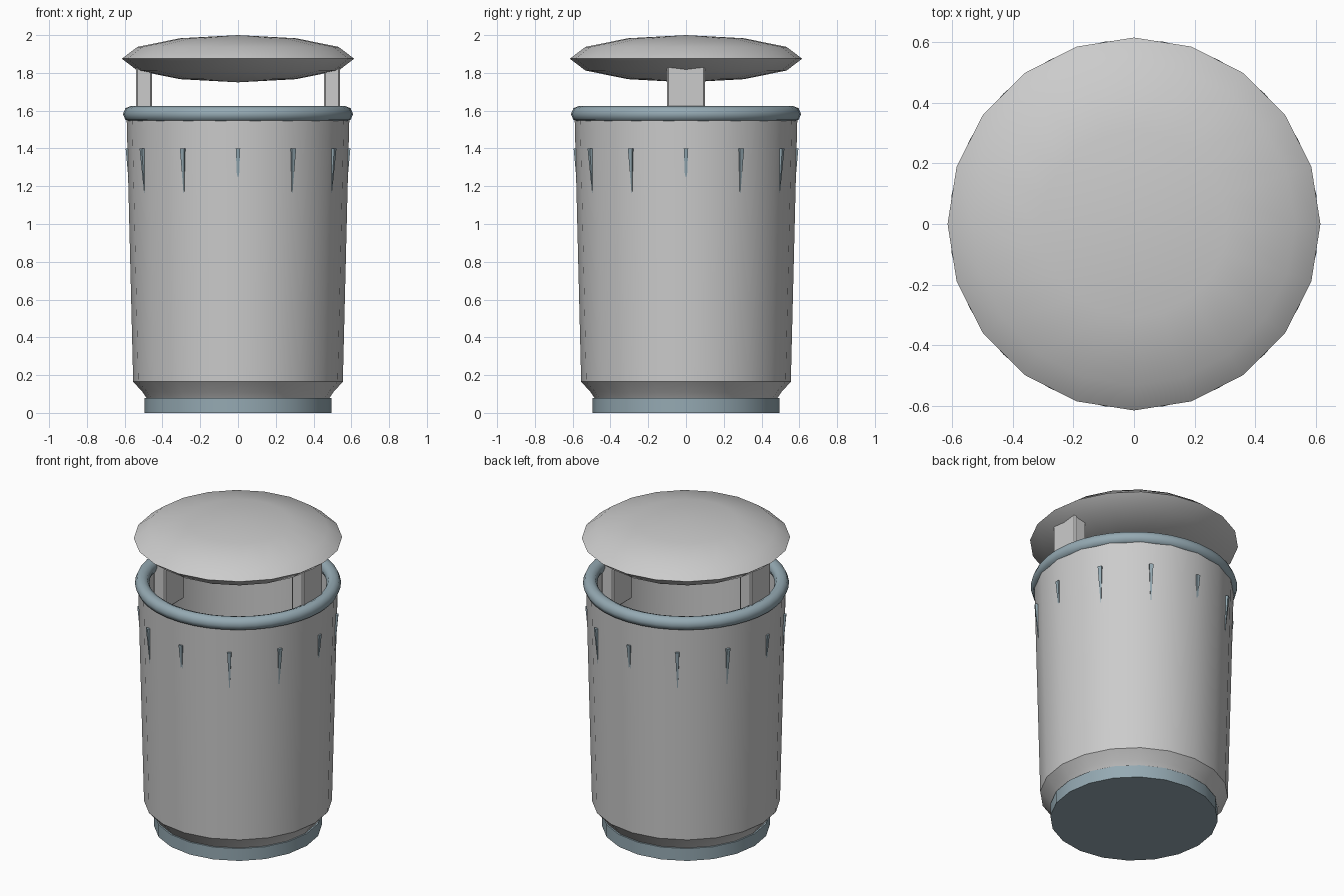
import bpy, math
from math import cos, sin, pi, radians

if "Cube" in bpy.data.objects:
    bpy.data.objects.remove(bpy.data.objects["Cube"])

SIDES = 20
blue = bpy.data.materials.new("blue_grey")
blue.diffuse_color = (0.30, 0.40, 0.45, 1)
blue.use_nodes = True
blue.node_tree.nodes["Principled BSDF"].inputs["Base Color"].default_value = blue.diffuse_color


def add(name, verts, faces, mat=None, smooth=35):
    mesh = bpy.data.meshes.new(name)
    mesh.from_pydata(verts, [], faces)
    mesh.update()
    ob = bpy.data.objects.new(name, mesh)
    bpy.context.collection.objects.link(ob)
    if mat:
        mesh.materials.append(mat)
    bpy.ops.object.select_all(action='DESELECT')
    ob.select_set(True)
    bpy.context.view_layer.objects.active = ob
    if smooth:
        bpy.ops.object.shade_smooth_by_angle(angle=radians(smooth))
    return ob


def lathe(name, profile, sides=SIDES, closed=False, mat=None, smooth=35):
    """Spin an (r, z) profile, listed bottom-outside-top, around z."""
    verts, rings, faces = [], [], []
    for r, z in profile:
        start = len(verts)
        n = 1 if r == 0 else sides
        verts += [(r * cos(2 * pi * i / sides), r * sin(2 * pi * i / sides), z)
                  for i in range(n)]
        rings.append([start + i % n for i in range(sides)])
    pairs = list(zip(rings, rings[1:]))
    if closed:
        pairs.append((rings[-1], rings[0]))
    for a, b in pairs:
        for i in range(sides):
            j = (i + 1) % sides
            faces.append(tuple(dict.fromkeys((a[i], a[j], b[j], b[i]))))
    return add(name, verts, faces, mat, smooth)


# Plinth
lathe("base", [(0, 0), (0.495, 0), (0.495, 0.08), (0, 0.08)], mat=blue)

# Hollow tapered bin with a chamfered foot
lathe("bin_body", [(0, 0.08), (0.485, 0.08), (0.505, 0.11), (0.555, 0.165),
                   (0.59, 1.58), (0.56, 1.58), (0.525, 0.17), (0, 0.15)], smooth=40)

# Rolled rim
lathe("rim", [(0.566 + 0.043 * cos(k * pi / 4), 1.582 + 0.043 * sin(k * pi / 4))
              for k in range(8)], sides=40, closed=True, mat=blue, smooth=60)

# Flattened dome lid
lathe("lid", [(0.615 * cos(radians(a)) if abs(a) < 90 else 0,
               1.875 + 0.125 * sin(radians(a))) for a in range(-90, 91, 30)], smooth=60)

# Two posts holding the lid
for side, label in ((-1, "left"), (1, "right")):
    bpy.ops.mesh.primitive_cube_add(size=1, location=(side * 0.4975, 0, 1.59))
    post = bpy.context.object
    post.name = label + "_post"
    post.scale = (0.085, 0.2, 0.54)
    bpy.ops.object.transform_apply(location=False, rotation=False, scale=True)
    bev = post.modifiers.new("bevel", 'BEVEL')
    bev.width = 0.008
    bev.segments = 1

# Ring of pointed vent slits
for k in range(12):
    a = k * pi / 6
    # (radius, sideways, height): square top tapering to a narrow foot
    pts = [(0.565, -0.012, 1.4), (0.595, -0.012, 1.4), (0.595, 0.012, 1.4), (0.565, 0.012, 1.4),
           (0.562, -0.002, 1.16), (0.573, -0.002, 1.16), (0.573, 0.002, 1.16), (0.562, 0.002, 1.16)]
    verts = [(r * cos(a) - t * sin(a), r * sin(a) + t * cos(a), z) for r, t, z in pts]
    add(f"vent_slit_{k + 1}", verts,
        [(0, 1, 2, 3), (7, 6, 5, 4), (0, 4, 5, 1), (1, 5, 6, 2), (2, 6, 7, 3), (3, 7, 4, 0)],
        blue, smooth=0)
